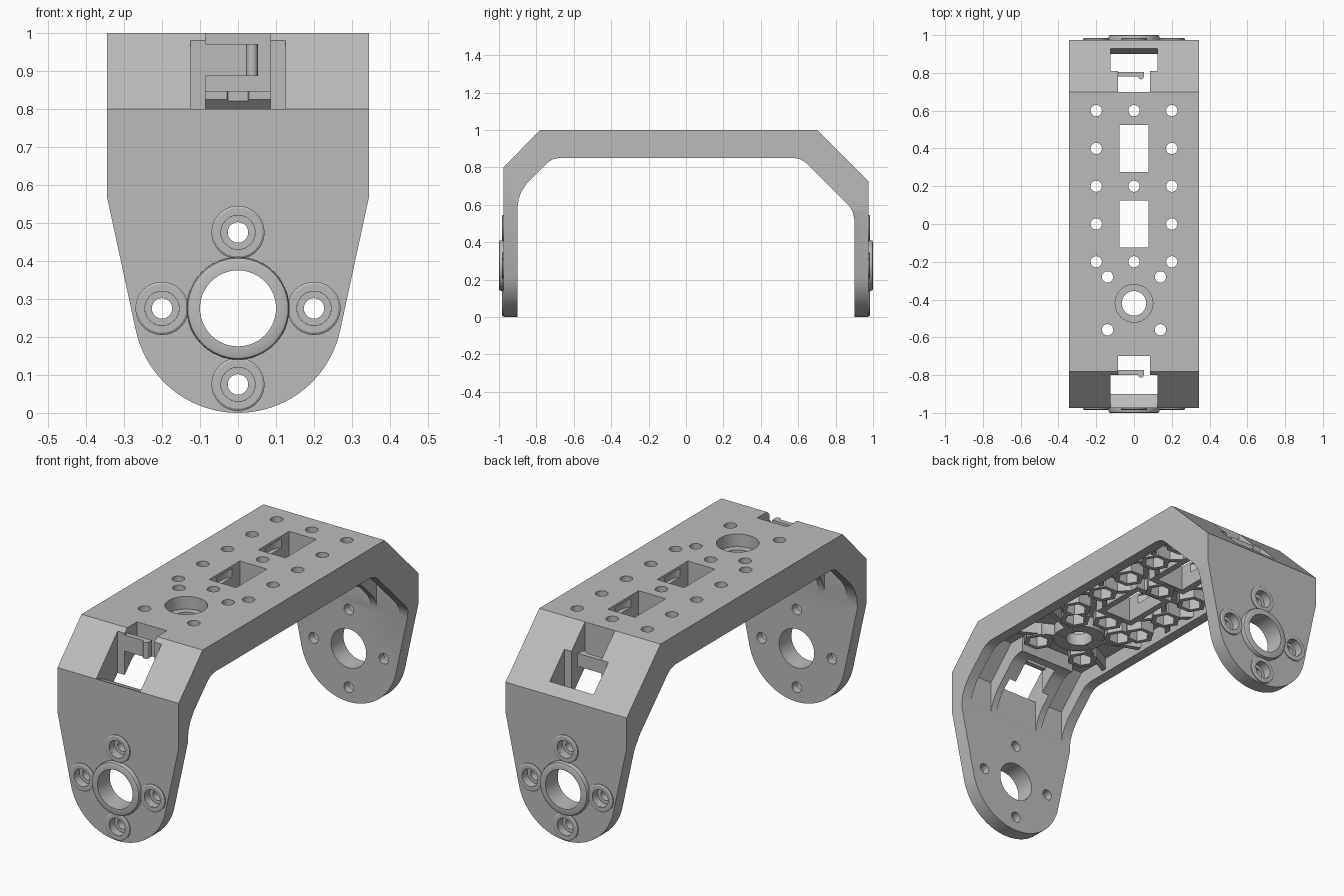
import bpy, bmesh, math
from mathutils import Vector

if "Cube" in bpy.data.objects:
    bpy.data.objects.remove(bpy.data.objects["Cube"])

grey = bpy.data.materials.new("plain_grey")
grey.use_nodes = True
grey.diffuse_color = (0.5, 0.5, 0.5, 1)
grey.node_tree.nodes["Principled BSDF"].inputs["Base Color"].default_value = (0.5, 0.5, 0.5, 1)

PLACE = {"x": lambda t, u, v: (t, u, v),
         "y": lambda t, u, v: (u, t, v),
         "z": lambda t, u, v: (u, v, t)}


def add_prism(bm, pts, axis, a, b):
    """Extrude a flat outline along an axis from a to b."""
    ends = [[bm.verts.new(PLACE[axis](t, u, v)) for u, v in pts] for t in (a, b)]
    bm.faces.new(ends[0])
    bm.faces.new(ends[1][::-1])
    n = len(pts)
    for i in range(n):
        j = (i + 1) % n
        bm.faces.new((ends[0][i], ends[1][i], ends[1][j], ends[0][j]))


def finish(name, bm):
    bmesh.ops.recalc_face_normals(bm, faces=bm.faces)
    mesh = bpy.data.meshes.new(name)
    bm.to_mesh(mesh)
    bm.free()
    ob = bpy.data.objects.new(name, mesh)
    bpy.context.collection.objects.link(ob)
    mesh.materials.append(grey)
    return ob


def prisms(name, *shapes):
    bm = bmesh.new()
    for s in shapes:
        add_prism(bm, *s)
    return finish(name, bm)


def disc(u, v, r, n=32, turn=0.0):
    return [(u + r * math.cos(turn + math.tau * i / n),
             v + r * math.sin(turn + math.tau * i / n)) for i in range(n)]


def box(u, v, w, h):
    return [(u - w, v - h), (u + w, v - h), (u + w, v + h), (u - w, v + h)]


def select(ob):
    bpy.ops.object.select_all(action="DESELECT")
    ob.select_set(True)
    bpy.context.view_layer.objects.active = ob


def combine(target, operation, *shapes):
    """Boolean the given prisms with the target and discard them."""
    tool = prisms("tool", *shapes)
    tool.hide_render = True
    mod = target.modifiers.new("cut", "BOOLEAN")
    mod.operation, mod.object, mod.solver = operation, tool, "EXACT"
    select(target)
    bpy.ops.object.modifier_apply(modifier=mod.name)
    bpy.data.objects.remove(tool)


def smooth(ob):
    select(ob)
    bpy.ops.object.shade_smooth_by_angle(angle=math.radians(30))


# Bridge and legs: side profile trimmed by the tapered leg outline
side = [(-.975, -.1), (-.975, .8), (-.78, 1), (.7, 1), (.975, .725), (.975, -.1),
        (.9, -.1), (.9, .52), (.893, .56), (.872, .595), (.64, .825), (.615, .842),
        (.58, .85), (-.68, .85), (-.715, .842), (-.74, .825), (-.85, .715),
        (-.88, .67), (-.895, .63), (-.9, .59), (-.9, -.1)]
body = prisms("bracket_body", (side, "x", -.345, .345))
R = .275
arc = [math.radians(-12 - 156 * i / 40) for i in range(41)]
outline = [(-.345, .57), (-.345, 1.1), (.345, 1.1), (.345, .57)]
outline += [(R * math.cos(a), R + R * math.sin(a)) for a in arc]
combine(body, "INTERSECT", (outline, "y", -1.2, 1.2))

# Hollow underside, leaving rim walls and ribs beside the cable slots
hollow = [(-.899, .4), (-.899, .775), (-.745, .93), (.67, .93), (.899, .7), (.899, .4)]
for s in (-1, 1):
    combine(body, "DIFFERENCE", (hollow, "x", s * .16, s * .29))
combine(body, "DIFFERENCE", (box(0, -.01, .2, .65), "z", .3, .93))

# Hole layout
grid = [(x, y) for y in (.6, .2, -.2) for x in (-.2, 0, .2)]
grid += [(x, y) for y in (.4, 0) for x in (-.2, .2)]
grid += [(x, y) for y in (-.28, -.56) for x in (-.14, .14)]
windows = (.4, 0)
HUB = (0, -.42)


def rib(a, b, w=.012):
    a, b = Vector(a), Vector(b)
    d = (b - a).normalized()
    n = Vector((-d.y, d.x)) * w
    return [tuple(p) for p in (a - n, b - n, b + n, a + n)]


# Underside lattice: nut bosses, window frames, hub disc and diagonal ribs
for y in windows:
    combine(body, "UNION", (box(0, y, .11, .155), "z", .868, .96))
combine(body, "UNION", (disc(*HUB, .125), "z", .872, .962))
for k, (x, y) in enumerate(grid):
    combine(body, "UNION", (disc(x, y, .076, 6), "z", .864, .958))
for s in (-1, 1):
    for y in windows:
        for e in (-1, 1):
            combine(body, "UNION", (rib((0, y + e * .2), (s * .2, y)), "z", .87, .955))
            combine(body, "UNION", (rib((s * .2, y), (s * .3, y + e * .1)), "z", .87, .955))
    for y in (-.28, -.56):
        combine(body, "UNION", (rib(HUB, (s * .3, y - .02)), "z", .87, .955))

# Bolt holes, nut pockets, hub bore and windows
combine(body, "DIFFERENCE", *[(disc(x, y, .03, 20), "z", .7, 1.1) for x, y in grid])
combine(body, "DIFFERENCE", *[(disc(x, y, .052, 6), "z", .7, .925) for x, y in grid])
combine(body, "DIFFERENCE", (disc(*HUB, .065), "z", .7, 1.1))
combine(body, "DIFFERENCE", (disc(*HUB, .1), "z", .935, 1.1))
for y in windows:
    combine(body, "DIFFERENCE", (disc(0, y, .1), "z", .94, .985))
    combine(body, "DIFFERENCE", (box(0, y, .077, .125), "z", .7, 1.1))

# Cable slots through the sloped corners
front_slot = [(-1.1, .8), (-.975, .8), (-.899, .77), (-.899, .45), (-.8, .45),
              (-.8, 1.1), (-1.1, 1.1)]
back_slot = [(1.1, .77), (.93, .77), (.899, .7), (.899, .4), (.81, .4),
             (.81, 1.1), (1.1, 1.1)]
for slot in (front_slot, back_slot):
    combine(body, "DIFFERENCE", (slot, "x", -.125, .125))
for y in (-.77, .77):
    combine(body, "DIFFERENCE", (box(0, y, .085, .07), "z", .5, 1.1))

# Leg pivot holes and counterbored screw holes
screws = [(-.2, R), (.2, R), (0, R - .2), (0, R + .2)]
combine(body, "DIFFERENCE", (disc(0, R, .1, 48), "y", -1.1, 1.1))
combine(body, "DIFFERENCE", *[(disc(x, z, .027, 24), "y", -1.1, 1.1) for x, z in screws])
for s in (-1, 1):
    combine(body, "DIFFERENCE", *[(disc(x, z, .045, 24), "y", s * .94, s * 1.1)
                                  for x, z in screws])
smooth(body)

# Cable clips: a tongue with a curled tip
for name, y, z0, z1 in (("front_clip", -.787, .887, .97), ("back_clip", .793, .82, .887)):
    tip = disc(.037, y - .012, .015, 16)
    smooth(prisms(name, (box(-.048, y, .085, .013), "z", z0, z1), (tip, "z", z0, z1),
                  (box(.037, y, .015, .013), "z", z0, z1)))


def ring(name, x, z, s, profile, n=48):
    """Revolve a closed (radius, height) profile about the leg's y axis."""
    bm = bmesh.new()
    loops = [[bm.verts.new((x + u, s * (.97 + h), z + v)) for u, v in disc(0, 0, r, n)]
             for r, h in profile]
    for k, a in enumerate(loops):
        b = loops[(k + 1) % len(loops)]
        for i in range(n):
            j = (i + 1) % n
            bm.faces.new((a[i], a[j], b[j], b[i]))
    smooth(finish(name, bm))


# Raised rings on the outer leg faces
for s, leg in ((-1, "front"), (1, "back")):
    ring(leg + "_pivot_ring", 0, R, s,
         [(.1, 0), (.1, .03), (.126, .03), (.132, .027), (.135, .02), (.135, 0)])
    for i, (x, z) in enumerate(screws):
        ring(f"{leg}_screw_ring_{i + 1}", x, z, s,
             [(.045, 0), (.045, .014), (.064, .014), (.07, .01), (.07, 0)], 32)
